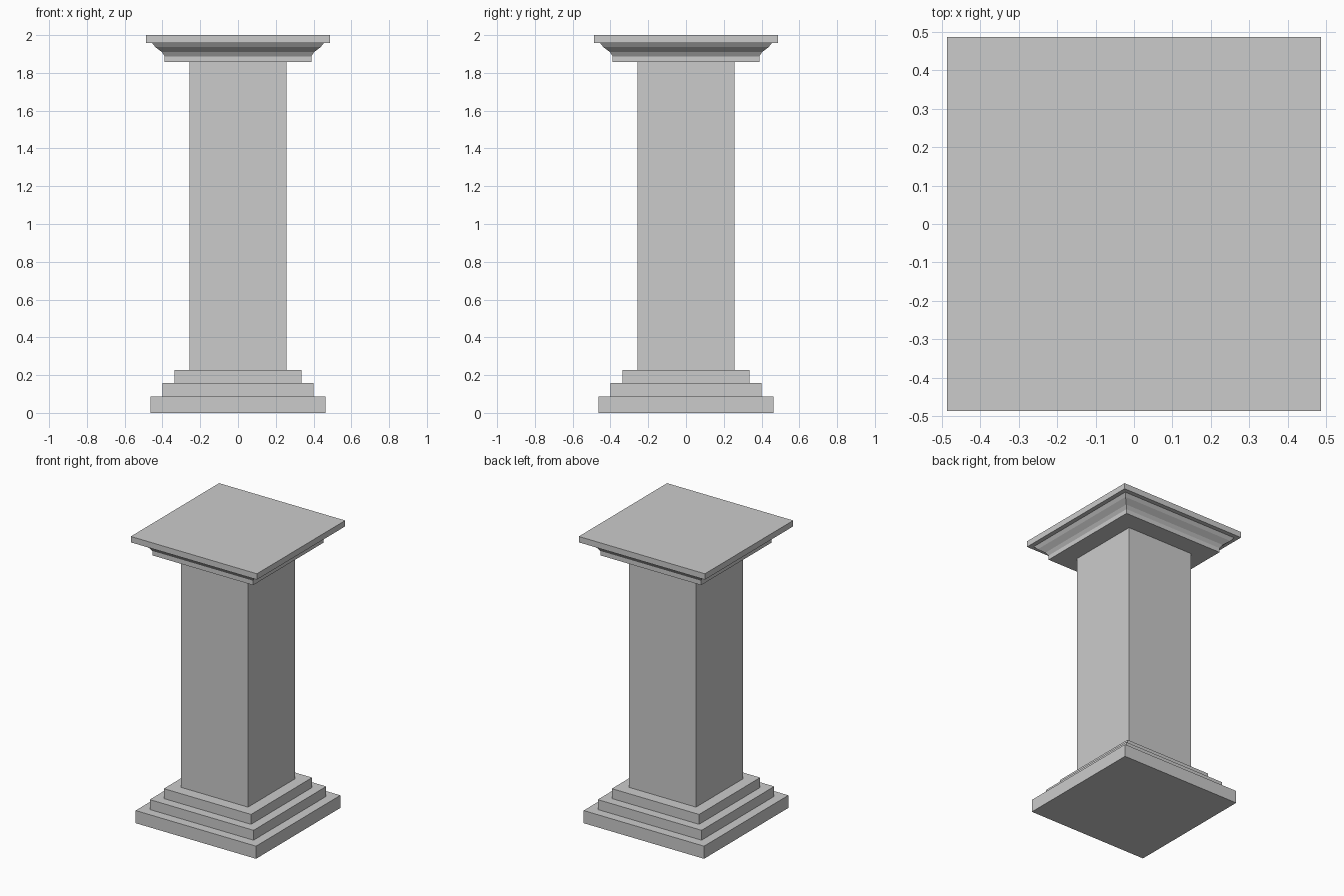
import bpy
import bmesh

if "Cube" in bpy.data.objects:
    bpy.data.objects.remove(bpy.data.objects["Cube"])


def square_loft(name, profile):
    """Stack square rings from (half width, height) pairs and cap both ends."""
    bm = bmesh.new()
    rings = []
    for h, z in profile:
        rings.append([bm.verts.new((sx * h, sy * h, z))
                      for sx, sy in ((-1, -1), (1, -1), (1, 1), (-1, 1))])
    for low, high in zip(rings, rings[1:]):
        for i in range(4):
            j = (i + 1) % 4
            bm.faces.new((low[i], low[j], high[j], high[i]))
    bm.faces.new(rings[0][::-1])
    bm.faces.new(rings[-1])
    bmesh.ops.recalc_face_normals(bm, faces=bm.faces)
    mesh = bpy.data.meshes.new(name)
    bm.to_mesh(mesh)
    bm.free()
    obj = bpy.data.objects.new(name, mesh)
    bpy.context.collection.objects.link(obj)
    return obj


# Three-step base
square_loft("stepped_base", [
    (0.464, 0), (0.464, 0.088),
    (0.40, 0.088), (0.40, 0.157),
    (0.336, 0.157), (0.336, 0.226)])

# Square shaft
square_loft("shaft", [(0.258, 0.226), (0.258, 1.857)])

# Capital: lower band, flared moulding and top slab
square_loft("capital", [
    (0.388, 1.857), (0.388, 1.888),
    (0.403, 1.910), (0.438, 1.937), (0.455, 1.959),
    (0.486, 1.959), (0.486, 2.0)])
